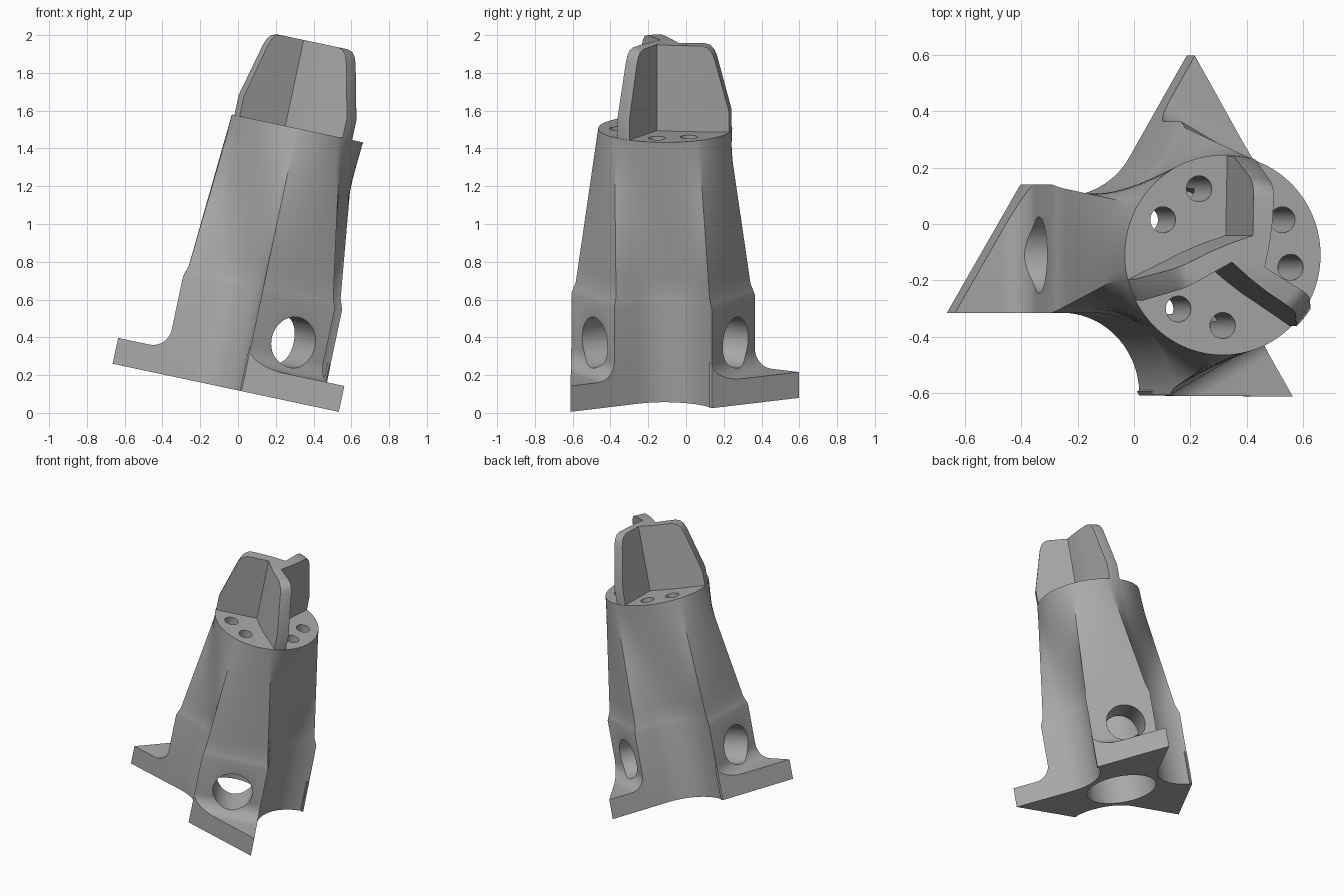
import bpy, bmesh, math
from mathutils import Matrix, Vector

if "Cube" in bpy.data.objects:
    bpy.data.objects.remove(bpy.data.objects["Cube"], do_unlink=True)

# Whole part leans sideways; everything is built upright, then tilted
LEAN = Matrix.Translation((0.019, -0.11, 0.115)) @ Matrix.Rotation(math.radians(12), 4, 'Y')
FACE = 0.4295            # distance of each leg's flat face from the axis
SIDE_A, SIDE_B = -0.205, 0.25
TOP, RIM = 1.422, 0.355

grey = bpy.data.materials.new("plain grey")
grey.use_nodes = True
grey.diffuse_color = (0.4, 0.4, 0.4, 1)
grey.node_tree.nodes["Principled BSDF"].inputs["Base Color"].default_value = (0.4, 0.4, 0.4, 1)


def turn(k):
    return Matrix.Rotation(math.radians(120 * k), 4, 'Z')


def finish(name, bm):
    bmesh.ops.recalc_face_normals(bm, faces=bm.faces)
    mesh = bpy.data.meshes.new(name)
    bm.to_mesh(mesh)
    bm.free()
    mesh.materials.append(grey)
    obj = bpy.data.objects.new(name, mesh)
    bpy.context.collection.objects.link(obj)
    return obj


def loft(name, rings):
    """Skin closed rings of equal length and cap both ends."""
    bm = bmesh.new()
    loops = [[bm.verts.new(p) for p in ring] for ring in rings]
    n = len(loops[0])
    for low, high in zip(loops, loops[1:]):
        for i in range(n):
            j = (i + 1) % n
            bm.faces.new((low[i], low[j], high[j], high[i]))
    bm.faces.new(loops[0])
    bm.faces.new(loops[-1])
    return finish(name, bm)


def circle(r, z, n=64, start=0.0):
    return [(r * math.cos(start + math.tau * i / n), r * math.sin(start + math.tau * i / n), z)
            for i in range(n)]


def boolean(obj, cutter, mode='DIFFERENCE'):
    mod = obj.modifiers.new("cut", 'BOOLEAN')
    mod.operation, mod.object, mod.solver = mode, cutter, 'EXACT'
    bpy.context.view_layer.objects.active = obj
    bpy.ops.object.modifier_apply(modifier=mod.name)
    bpy.data.objects.remove(cutter, do_unlink=True)


def port_cutter(k):
    cutter = loft("port_cutter", [circle(0.135, 0.05, 48), circle(0.135, 0.95, 48)])
    place = turn(k) @ Matrix.Translation((0, 0, 0.31)) @ Matrix.Rotation(math.radians(-90), 4, 'Y')
    cutter.data.transform(place)
    return cutter


# Three-legged outline: flat face, straight side, concave curve to the next leg
key = [Vector((-FACE, SIDE_B, 0)), Vector((-FACE, SIDE_A, 0))]
for i in range(25):
    a = math.radians(90 - 90 * i / 24)
    key.append(Vector((-0.28 + 0.28 * math.cos(a), -0.496 + 0.291 * math.sin(a), 0)))
outline = []
for a, b in zip(key, key[1:]):
    steps = max(1, round((b - a).length / 0.03))
    outline += [a.lerp(b, s / steps) for s in range(steps)]
outline = [turn(k) @ p for k in range(3) for p in outline]

# Tower: upright legs, small shoulder, then a blend to the round top
rim = [Vector(p) for p in circle(RIM, 0, len(outline), math.radians(149.8))]


def section(z, scale, blend):
    return [(p * scale).lerp(q, blend) + Vector((0, 0, z)) for p, q in zip(outline, rim)]


rings = [section(0, 1, 0), section(0.53, 1, 0), section(0.56, 0.985, 0.03)]
rings += [section(0.59 + (TOP - 0.59) * i / 10, 0.965, 0.05 + 0.95 * i / 10) for i in range(11)]
tower = loft("tower", rings)
boolean(tower, loft("bore_cutter", [circle(0.24, -0.1), circle(0.24, 1.12)]))
for k in range(3):
    boolean(tower, port_cutter(k))
    for angle in (110, 150):
        pin = loft("pin_cutter", [circle(0.046, 1.0, 32), circle(0.046, 1.6, 32)])
        pin.data.transform(turn(k) @ Matrix.Rotation(math.radians(angle), 4, 'Z')
                           @ Matrix.Translation((0.25, 0, 0)))
        boolean(tower, pin)

# Feet: filleted slab with a slanted outer end
profile = [(0.415, 0), (0.9, 0), (0.9, 0.14)]
for i in range(11):
    a = math.radians(270 - 90 * i / 10)
    profile.append((FACE + 0.1 + 0.1 * math.cos(a), 0.24 + 0.1 * math.sin(a)))
profile.append((0.415, 0.24))
parts = [tower]
for k in range(3):
    foot = loft("foot_%d" % (k + 1), [[(-d, y, z) for d, z in profile] for y in (SIDE_A, SIDE_B)])
    bm = bmesh.new()
    bm.from_mesh(foot.data)
    end_b, end_a = Vector((-FACE - 0.002, SIDE_B, 0)), Vector((-0.698, SIDE_A, 0))
    along = end_b - end_a
    cut = bmesh.ops.bisect_plane(bm, geom=bm.verts[:] + bm.edges[:] + bm.faces[:], plane_co=end_a,
                                 plane_no=Vector((-along.y, along.x, 0)), clear_outer=True)
    bmesh.ops.holes_fill(bm, edges=[e for e in bm.edges if e.is_boundary])
    bmesh.ops.recalc_face_normals(bm, faces=bm.faces)
    bm.to_mesh(foot.data)
    bm.free()
    foot.data.transform(turn(k))
    boolean(foot, port_cutter(k))
    parts.append(foot)

# Top fins: three curved blades trimmed by a tapered round envelope
blade = [(0.011, 0.069), (-0.07, 0.042), (-0.145, 0.011), (-0.255, -0.044), (-0.37, -0.1), (-0.34, -0.177)]
star = [turn(k) @ Vector((x, y, 0)) for k in range(3) for x, y in blade]
fins = loft("top_fins", [[p + Vector((0, 0, z)) for p in star] for z in (1.38, 1.95)])
envelope = [(0.352, 1.4), (0.352, 1.53), (0.275, 1.82), (0.26, 1.855), (0.24, 1.877), (0.21, 1.887)]
boolean(fins, loft("fin_envelope", [circle(r, z, 96) for r, z in envelope]), 'INTERSECT')
parts.append(fins)

# Lean the assembly and shade it
for obj in parts:
    obj.data.transform(LEAN)
    bpy.ops.object.select_all(action='DESELECT')
    obj.select_set(True)
    bpy.context.view_layer.objects.active = obj
    bpy.ops.object.shade_smooth_by_angle(angle=math.radians(30))
